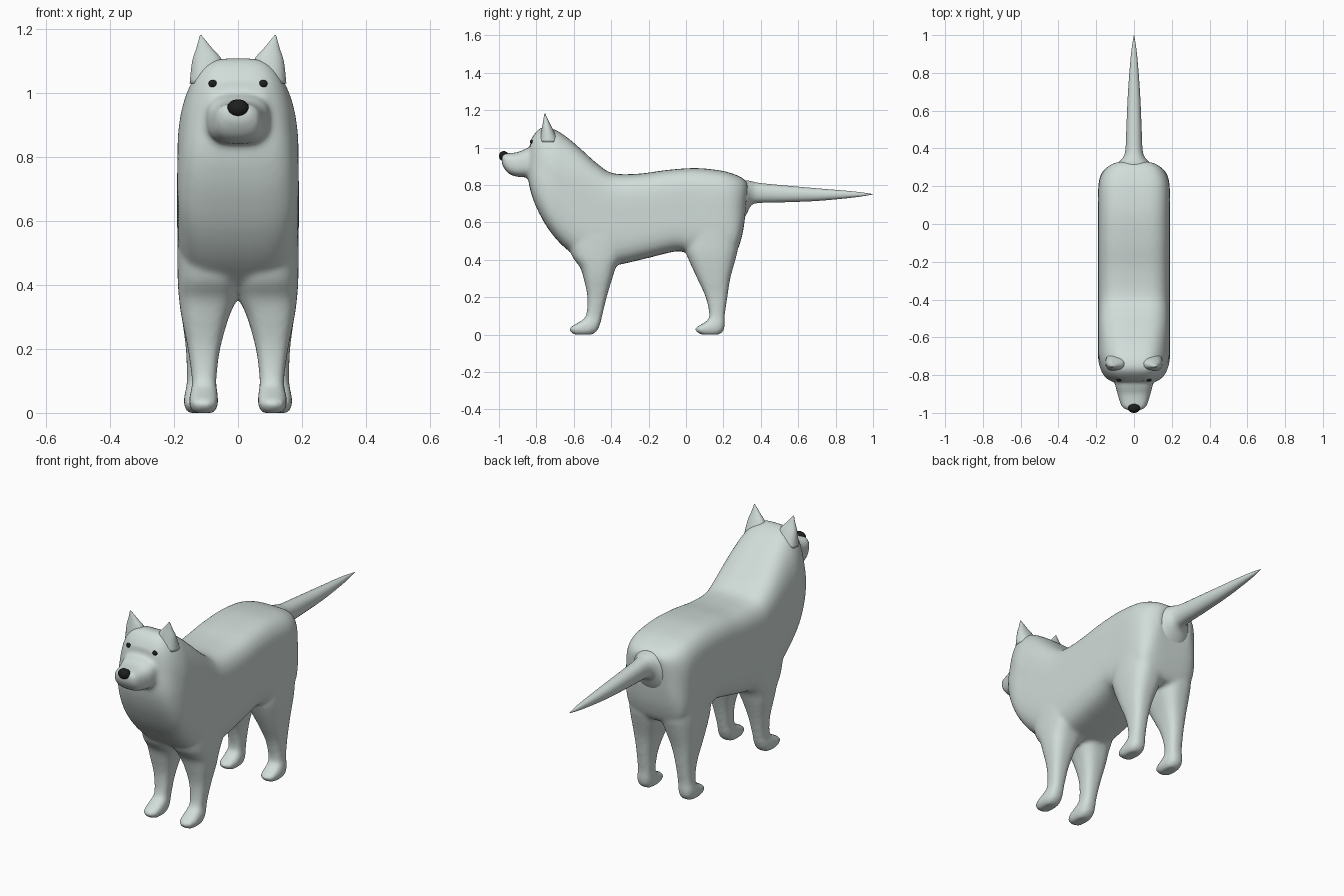
import bpy, bmesh, math
from mathutils import Vector


def material(name, rgb):
    m = bpy.data.materials.new(name)
    m.diffuse_color = (*rgb, 1)
    return m


FUR = material("pale grey fur", (0.64, 0.72, 0.69))
BLACK = material("black", (0.012, 0.013, 0.013))


def smooth_rows(rows, steps=4):
    """Catmull-Rom interpolation of section rows."""
    out = []
    for i in range(len(rows) - 1):
        a, b, c, d = (rows[max(i - 1, 0)], rows[i], rows[i + 1],
                      rows[min(i + 2, len(rows) - 1)])
        for k in range(steps):
            t = k / steps
            out.append([0.5 * (2 * q + (r - p) * t + (2 * p - 5 * q + 4 * r - s) * t * t
                               + (3 * q - p - 3 * r + s) * t ** 3)
                        for p, q, r, s in zip(a, b, c, d)])
    return out + [list(rows[-1])]


def loft(bm, rows, section, power=2.5, sides=32):
    """Skin superellipse rings; section(row) gives centre and two half axes."""
    rings = []
    for row in smooth_rows(rows):
        c, u, v = (Vector(p) for p in section(row))
        ring = []
        for i in range(sides):
            a = 2 * math.pi * (i + 0.5) / sides
            ca, sa = math.cos(a), math.sin(a)
            p = c + u * math.copysign(abs(ca) ** (2 / power), ca) \
                  + v * math.copysign(abs(sa) ** (2 / power), sa)
            ring.append(bm.verts.new(p))
        rings.append(ring)
    for a, b in zip(rings, rings[1:]):
        for i in range(sides):
            j = (i + 1) % sides
            bm.faces.new((a[i], a[j], b[j], b[i]))
    bm.faces.new(rings[0])
    bm.faces.new(rings[-1])
    return [v for r in rings for v in r]


def finish(bm, name, mat):
    bmesh.ops.recalc_face_normals(bm, faces=bm.faces)
    me = bpy.data.meshes.new(name)
    for f in bm.faces:
        f.smooth = True
    bm.to_mesh(me)
    bm.free()
    me.materials.append(mat)
    ob = bpy.data.objects.new(name, me)
    bpy.context.collection.objects.link(ob)
    return ob


# section styles
def slanted(r):      # top y, top z, bottom y, bottom z, half width
    yt, zt, yb, zb, w = r
    return (0, (yt + yb) / 2, (zt + zb) / 2), (w, 0, 0), (0, (yt - yb) / 2, (zt - zb) / 2)


def along_y(r):      # y, top z, bottom z, half width
    y, zt, zb, w = r
    return (0, y, (zt + zb) / 2), (w, 0, 0), (0, 0, (zt - zb) / 2)


def upright(s):      # z, y range, x range, mirrored by s
    def section(r):
        z, y0, y1, x0, x1 = r
        return (s * (x0 + x1) / 2, (y0 + y1) / 2, z), ((x1 - x0) / 2, 0, 0), (0, (y1 - y0) / 2, 0)
    return section


torso = [
    (0.33, 0.81, 0.315, 0.62, 0.10), (0.30, 0.838, 0.298, 0.52, 0.145),
    (0.25, 0.86, 0.26, 0.43, 0.178), (0.18, 0.878, 0.18, 0.42, 0.19),
    (0.05, 0.89, 0.03, 0.43, 0.19), (-0.10, 0.88, -0.05, 0.445, 0.19),
    (-0.25, 0.86, -0.20, 0.41, 0.19), (-0.39, 0.862, -0.35, 0.375, 0.19),
    (-0.47, 0.91, -0.46, 0.36, 0.19), (-0.56, 0.99, -0.56, 0.40, 0.19),
    (-0.63, 1.05, -0.66, 0.475, 0.19), (-0.70, 1.095, -0.74, 0.57, 0.189),
    (-0.76, 1.11, -0.80, 0.68, 0.17), (-0.80, 1.085, -0.832, 0.77, 0.14),
    (-0.83, 1.04, -0.845, 0.84, 0.10)]
muzzle = [
    (-0.76, 1.01, 0.83, 0.115), (-0.85, 0.995, 0.84, 0.10), (-0.90, 0.975, 0.843, 0.087),
    (-0.945, 0.97, 0.858, 0.074), (-0.97, 0.968, 0.885, 0.062), (-0.985, 0.96, 0.915, 0.04)]
front_leg = [
    (0.0, -0.60, -0.50, 0.075, 0.14), (0.02, -0.622, -0.475, 0.064, 0.151),
    (0.04, -0.617, -0.465, 0.062, 0.153), (0.065, -0.575, -0.456, 0.064, 0.149),
    (0.10, -0.535, -0.448, 0.068, 0.144), (0.20, -0.527, -0.424, 0.056, 0.157),
    (0.30, -0.547, -0.394, 0.028, 0.177), (0.36, -0.567, -0.374, 0.002, 0.185),
    (0.42, -0.61, -0.335, -0.01, 0.189), (0.52, -0.64, -0.28, 0.0, 0.19)]
rear_leg = [
    (0.0, 0.08, 0.18, 0.09, 0.158), (0.02, 0.051, 0.20, 0.08, 0.168),
    (0.04, 0.056, 0.206, 0.078, 0.17), (0.065, 0.10, 0.208, 0.08, 0.166),
    (0.10, 0.125, 0.207, 0.08, 0.16), (0.20, 0.105, 0.221, 0.07, 0.163),
    (0.30, 0.06, 0.237, 0.045, 0.176), (0.40, 0.014, 0.264, 0.01, 0.187),
    (0.46, -0.005, 0.278, 0.0, 0.19), (0.56, 0.0, 0.285, 0.0, 0.19)]

# body: torso, muzzle and four legs fused into one smooth skin
bm = bmesh.new()
for v in loft(bm, torso, slanted, 4, 48):
    v.co.x *= 1 - 2.7 * max(v.co.z - 0.8, 0) ** 2      # head narrows upward
loft(bm, muzzle, along_y, 2.8)
for side in (-1, 1):
    loft(bm, front_leg, upright(side), 2.7)
    loft(bm, rear_leg, upright(side), 2.7)
body = finish(bm, "body", FUR)
fuse = body.modifiers.new("fuse", 'REMESH')
fuse.mode = 'VOXEL'
fuse.voxel_size = 0.01
fuse.use_smooth_shade = True
relax = body.modifiers.new("relax", 'SMOOTH')
relax.factor = 0.5
relax.iterations = 8

# tail with flared root
tail = [(0.30, 0.825, 0.60, 0.11), (0.325, 0.825, 0.645, 0.085), (0.35, 0.82, 0.69, 0.06),
        (0.39, 0.811, 0.703, 0.046), (0.50, 0.80, 0.706, 0.041), (0.70, 0.782, 0.714, 0.032),
        (0.90, 0.765, 0.733, 0.016), (1.0, 0.751, 0.749, 0.001)]
bm = bmesh.new()
loft(bm, tail, along_y, 2.2, 24)
finish(bm, "tail", FUR)

# pointed ears
ear = [(1.03, -0.785, -0.68, 0.04, 0.152), (1.10, -0.772, -0.712, 0.048, 0.144),
       (1.14, -0.764, -0.733, 0.08, 0.131), (1.182, -0.757, -0.753, 0.115, 0.119)]
for side, label in ((-1, "right"), (1, "left")):
    bm = bmesh.new()
    loft(bm, ear, upright(side), 2.2, 20)
    finish(bm, label + "_ear", FUR)


def ellipsoid(name, loc, radii):
    bm = bmesh.new()
    bmesh.ops.create_uvsphere(bm, u_segments=24, v_segments=14, radius=1)
    for v in bm.verts:
        v.co = Vector(a * b for a, b in zip(v.co, radii)) + Vector(loc)
    finish(bm, name, BLACK)


# nose, and eyes seated on the face surface
ellipsoid("nose", (0, -0.974, 0.954), (0.034, 0.026, 0.027))
bpy.context.view_layer.update()
skin = body.evaluated_get(bpy.context.evaluated_depsgraph_get())
for side, label in ((-1, "right"), (1, "left")):
    hit, point, _, _ = skin.ray_cast(Vector((side * 0.079, -2, 1.03)), Vector((0, 1, 0)))
    y = point.y if hit else -0.825
    ellipsoid(label + "_eye", (side * 0.079, y, 1.03), (0.013, 0.009, 0.012))
